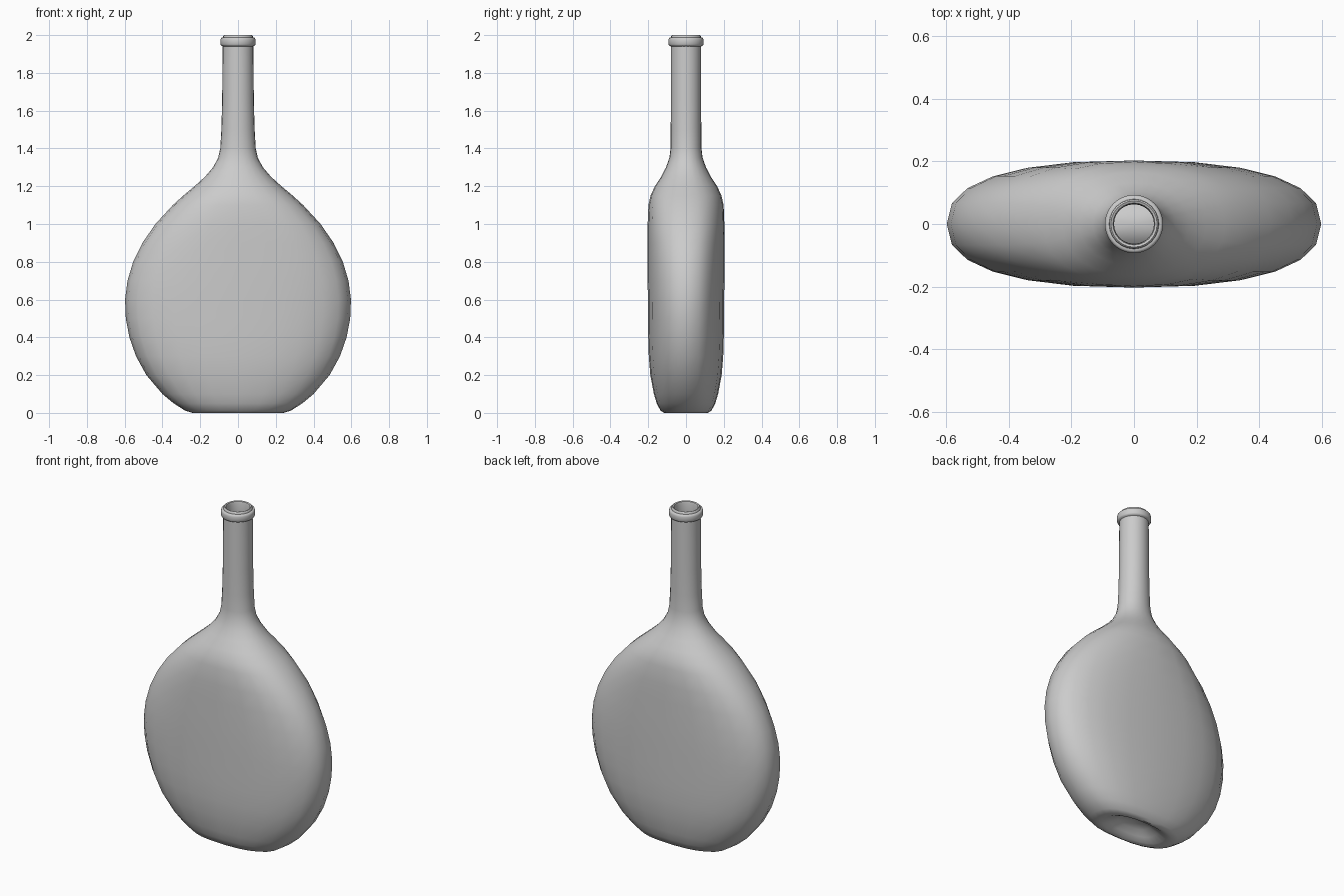
import bpy, bmesh
from math import cos, sin, pi, radians, copysign

cube = bpy.data.objects.get("Cube")
if cube:
    bpy.data.objects.remove(cube, do_unlink=True)

glass = bpy.data.materials.new("grey glass")
glass.use_nodes = True
colour = (0.6, 0.6, 0.6, 1)
glass.diffuse_color = colour
glass.node_tree.nodes["Principled BSDF"].inputs["Base Color"].default_value = colour


def section(bm, z, rx, ry, sides):
    """Ring of vertices: round in the neck, a squarer oval in the body."""
    power = 2 / (2 + 0.45 * min(1, max(0, rx / ry - 1)))
    ring = []
    for i in range(sides):
        c, s = cos(2 * pi * i / sides), sin(2 * pi * i / sides)
        ring.append(bm.verts.new((copysign(abs(c) ** power, c) * rx,
                                  copysign(abs(s) ** power, s) * ry, z)))
    return ring


def loft(name, rows, sides, closed=False):
    """Skin a list of (z, half width, half depth) sections."""
    bm = bmesh.new()
    rings = [section(bm, *row, sides) for row in rows]
    pairs = list(zip(rings, rings[1:]))
    if closed:
        pairs.append((rings[-1], rings[0]))
    for low, high in pairs:
        for i in range(sides):
            j = (i + 1) % sides
            bm.faces.new((low[i], low[j], high[j], high[i]))
    if not closed:
        for ring in (rings[0], rings[-1]):
            z = ring[0].co.z + 0.005
            tip = bm.verts.new((0, 0, z))
            for i in range(sides):
                bm.faces.new((ring[i], ring[(i + 1) % sides], tip))
    bmesh.ops.recalc_face_normals(bm, faces=bm.faces)
    mesh = bpy.data.meshes.new(name)
    bm.to_mesh(mesh)
    bm.free()
    obj = bpy.data.objects.new(name, mesh)
    bpy.context.collection.objects.link(obj)
    mesh.materials.append(glass)
    bpy.ops.object.select_all(action='DESELECT')
    obj.select_set(True)
    bpy.context.view_layer.objects.active = obj
    bpy.ops.object.shade_smooth_by_angle(angle=radians(45))
    return obj


# Hollow dimple under the base
punt = [(0.06, 0.05, 0.025), (0.05, 0.1, 0.05), (0.025, 0.15, 0.075), (0.005, 0.2, 0.095)]

# Outer wall from the foot to the neck
outer = [
    (0, 0.24, 0.115), (0.012, 0.28, 0.135), (0.05, 0.34, 0.155),
    (0.1, 0.4, 0.17), (0.2, 0.485, 0.189), (0.3, 0.54, 0.197),
    (0.4, 0.575, 0.2), (0.5, 0.594, 0.201), (0.6, 0.598, 0.202),
    (0.7, 0.585, 0.203), (0.8, 0.555, 0.203), (0.9, 0.506, 0.203),
    (1, 0.437, 0.203), (1.1, 0.345, 0.199), (1.15, 0.29, 0.188),
    (1.2, 0.23, 0.165), (1.25, 0.175, 0.132), (1.3, 0.132, 0.106),
    (1.35, 0.105, 0.088), (1.4, 0.094, 0.082), (1.5, 0.088, 0.081),
    (1.65, 0.084, 0.08), (1.94, 0.081, 0.08)]

# Mouth edge, then the inner wall back down to the inside floor
mouth = [(1.985, 0.08, 0.08), (1.997, 0.078, 0.078), (2, 0.074, 0.074),
         (1.997, 0.067, 0.067), (1.985, 0.064, 0.064)]
wall = 0.017
inner = [(z, rx - wall, ry - wall) for z, rx, ry in reversed(outer) if z > 0.03]
floor = [(z + 0.02, rx, ry) for z, rx, ry in reversed(punt)]
loft("bottle_body", punt + outer + mouth + inner + floor, 24)

# Rounded collar around the mouth
collar = [(1.94, 0.078), (1.944, 0.089), (1.951, 0.093), (1.976, 0.093),
          (1.984, 0.09), (1.987, 0.085), (1.987, 0.077)]
loft("lip_collar", [(z, r, r) for z, r in collar], 48, closed=True)
